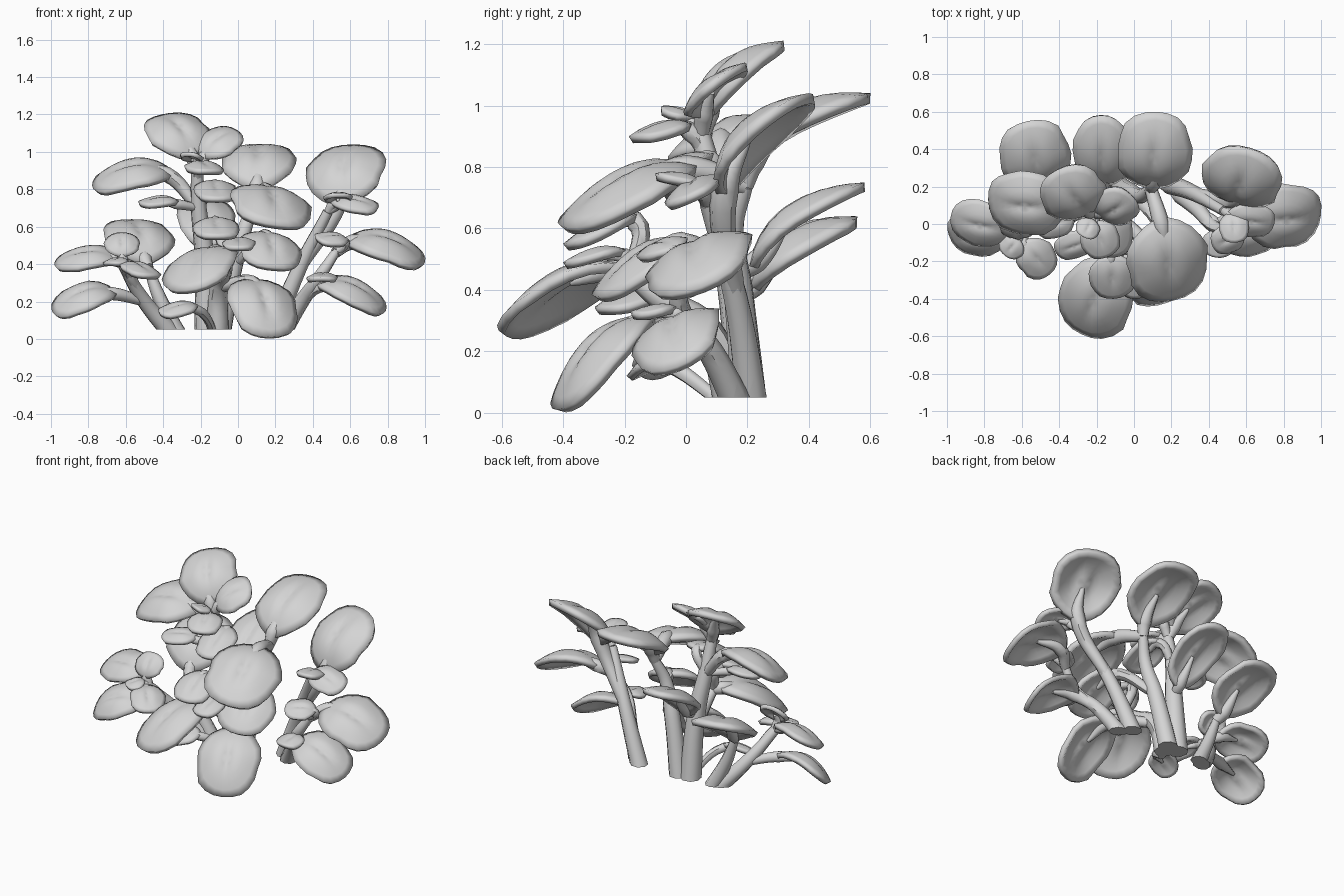
import bpy, bmesh, math
from mathutils import Vector, Quaternion

cube = bpy.data.objects.get("Cube")
if cube:
    bpy.data.objects.remove(cube, do_unlink=True)

grey = bpy.data.materials.new("plain_grey")
grey.use_nodes = True
COLOUR = (0.66, 0.66, 0.66, 1)
grey.diffuse_color = COLOUR
grey.node_tree.nodes["Principled BSDF"].inputs["Base Color"].default_value = COLOUR

GROUND = 0.05
RINGS, SIDES = 6, 22


def add_object(name, bm):
    mesh = bpy.data.meshes.new(name)
    bmesh.ops.recalc_face_normals(bm, faces=bm.faces)
    bm.to_mesh(mesh)
    bm.free()
    mesh.materials.append(grey)
    obj = bpy.data.objects.new(name, mesh)
    bpy.context.collection.objects.link(obj)
    bpy.ops.object.select_all(action="DESELECT")
    obj.select_set(True)
    bpy.context.view_layer.objects.active = obj
    bpy.ops.object.shade_smooth_by_angle(angle=math.radians(45))
    return obj


def tube(name, points, radii):
    """Tapered smooth stem, cut level at the soil line."""
    curve = bpy.data.curves.new(name, "CURVE")
    curve.dimensions = "3D"
    curve.bevel_depth = 1
    curve.bevel_resolution = 2
    curve.resolution_u = 6
    curve.use_fill_caps = True
    spline = curve.splines.new("BEZIER")
    spline.bezier_points.add(len(points) - 1)
    for knot, point, radius in zip(spline.bezier_points, points, radii):
        knot.co = point
        knot.radius = radius
        knot.handle_left_type = knot.handle_right_type = "AUTO"
    helper = bpy.data.objects.new(name, curve)
    mesh = bpy.data.meshes.new_from_object(helper)
    bpy.data.objects.remove(helper)
    bm = bmesh.new()
    bm.from_mesh(mesh)
    bpy.data.meshes.remove(mesh)
    bmesh.ops.remove_doubles(bm, verts=bm.verts, dist=0.0005)
    cut = bmesh.ops.bisect_plane(
        bm, geom=bm.verts[:] + bm.edges[:] + bm.faces[:],
        plane_co=(0, 0, GROUND), plane_no=(0, 0, 1), clear_inner=True)
    edges = [e for e in cut["geom_cut"] if isinstance(e, bmesh.types.BMEdge)]
    if edges:
        bmesh.ops.holes_fill(bm, edges=edges)
    add_object(name, bm)


def leaf(name, base, tip, width, arch, lean, node):
    """Rounded, domed blade with a funnel at its base, plus its stalk.
    A positive lean raises the edge on the left of the growing direction."""
    base, tip, node = Vector(base), Vector(tip), Vector(node)
    length = (tip - base).length
    along = (tip - base).normalized()
    side = Quaternion(along, lean) @ Vector((0, 0, 1)).cross(along).normalized()
    up = along.cross(side)
    middle = (base + tip) / 2
    phase = 9 * base.x + 5 * tip.y

    def point(r, angle):
        wave = 1 + r * r * (0.03 * math.sin(5 * angle + phase)
                            + 0.02 * math.sin(9 * angle + 2 * phase))
        u, v = r * math.cos(angle), r * math.sin(angle)
        square = 1 + 0.25 * u * u * v * v
        back = max(0, -u) ** 3
        pinch = 1 - 0.35 * back
        dome = arch * (1 - u * u) - width * 0.17 * v * v
        crease = -0.06 * width * math.exp(-30 * v * v) * (1 - r)
        return (middle + along * u * square * length / 2
                + side * v * wave * square * pinch * width / 2
                + up * (dome + crease - 0.1 * length * back))

    bm = bmesh.new()
    centre = bm.verts.new(point(0, 0))
    rings = [[bm.verts.new(point((i + 1) / RINGS, j * math.tau / SIDES))
              for j in range(SIDES)] for i in range(RINGS)]
    for j in range(SIDES):
        k = (j + 1) % SIDES
        bm.faces.new((centre, rings[0][j], rings[0][k]))
        for inner, outer in zip(rings, rings[1:]):
            bm.faces.new((inner[j], outer[j], outer[k], inner[k]))
    obj = add_object(name, bm)
    solid = obj.modifiers.new("thickness", "SOLIDIFY")
    solid.thickness = 0.018 + 0.04 * width
    solid.offset = -1

    # stalk runs from the stem into the underside of the blade
    thick = 0.012 + 0.05 * width
    root = point(0.85, math.pi) - up * 0.028
    rib = point(0.15, math.pi) - up * 0.03
    tube(name + "_stalk", [node, root, rib], [thick, thick * 1.35, thick * 0.4])


def plant(name, stem, radius, leaves):
    """One stem and its rosette; each leaf joins the nearest stem point below it."""
    count = len(stem)
    tube(name + "_stem", stem, [radius * (1 - 0.5 * i / (count - 1)) for i in range(count)])
    for i, (base, tip, width, arch, lean) in enumerate(leaves):
        below = [p for p in stem if p[2] <= base[2] - 0.06]
        node = min(below, key=lambda p: (Vector(p) - Vector(base)).length)
        leaf(f"{name}_leaf_{i + 1}", base, tip, width, arch, lean, node)


# tall plant with the highest rosette
plant("tall", [(-.17, .2, 0), (-.18, .15, .45), (-.21, .1, .7), (-.22, .05, .9)], .065, [
    ((-.23, .03, .99), (-.41, .29, 1.2), .35, .07, -.25),
    ((-.2, .03, .99), (-.01, .15, 1.12), .25, .04, .45),
    ((-.21, .01, .96), (-.15, -.18, .9), .21, .02, 0),
    ((-.22, .03, .97), (-.27, -.07, 1.0), .13, .01, 0),
    ((-.36, .1, .92), (-.78, .13, .82), .37, .08, -.4),
    ((-.32, .03, .76), (-.53, -.02, .73), .17, .02, -.2),
    ((-.13, .08, .87), (-.11, -.18, .75), .23, .02, 0),
    ((-.16, .18, .51), (-.18, .58, .75), .31, .07, 0),
])

# middle plant, reaching to the back and over the front
plant("middle", [(-.1, .21, 0), (-.02, .17, .4), (.04, .15, .6), (.09, .19, .74)], .06, [
    ((.1, .17, .84), (.12, .6, 1.04), .4, .08, 0),
    ((.15, .01, .85), (.21, -.41, .61), .44, .06, -.15),
    ((.15, -.02, .6), (.2, -.3, .38), .34, .04, -.1),
])

# front plant, leaning forward
plant("front", [(-.11, .16, 0), (-.1, .06, .28), (-.07, -.08, .37), (-.07, -.18, .45)], .06, [
    ((-.12, -.2, .52), (-.28, -.59, .26), .4, .07, .1),
    ((-.12, -.17, .67), (-.11, -.4, .55), .25, .02, 0),
    ((.01, -.2, .55), (.0, -.4, .49), .18, .02, 0),
    ((.08, -.14, .35), (.18, -.42, .01), .38, .07, 0),
    ((-.22, -.08, .2), (-.42, -.15, .14), .16, .02, -.4),
])

# left-hand low plant with its own back shoot
plant("low_outer", [(-.33, .2, 0), (-.5, .09, .2), (-.62, -.06, .4)], .055, [
    ((-.65, -.03, .46), (-.98, .04, .41), .27, .05, -.45),
    ((-.66, -.02, .28), (-.99, -.06, .14), .28, .07, -.5),
    ((-.62, -.09, .45), (-.62, .02, .57), .19, .02, 0),
    ((-.59, -.1, .43), (-.45, -.27, .34), .21, .02, 0),
    ((-.62, -.08, .44), (-.69, -.17, .41), .14, .01, 0),
])
plant("back_shoot", [(-.31, .2, 0), (-.42, .18, .22), (-.48, .18, .38)], .05, [
    ((-.49, .18, .44), (-.57, .55, .64), .38, .07, 0),
])

# right-hand high plant
plant("high_outer", [(.17, .22, 0), (.33, .16, .38), (.48, .07, .68)], .055, [
    ((.53, .08, .74), (.62, .4, 1.04), .43, .08, 0),
    ((.5, .04, .76), (.75, .0, .7), .2, .03, .4),
    ((.53, .07, .75), (.54, -.1, .78), .16, .02, 0),
])

# right-hand low plant
plant("side", [(.22, .18, 0), (.34, .08, .2), (.44, -.02, .34), (.52, -.01, .46)], .05, [
    ((.59, .04, .56), (1.0, .05, .41), .37, .08, .4),
    ((.59, -.04, .55), (.42, -.12, .54), .17, .02, -.4),
    ((.44, -.02, .33), (.79, -.03, .15), .31, .07, .4),
    ((.46, -.03, .36), (.44, -.18, .33), .17, .01, 0),
])
